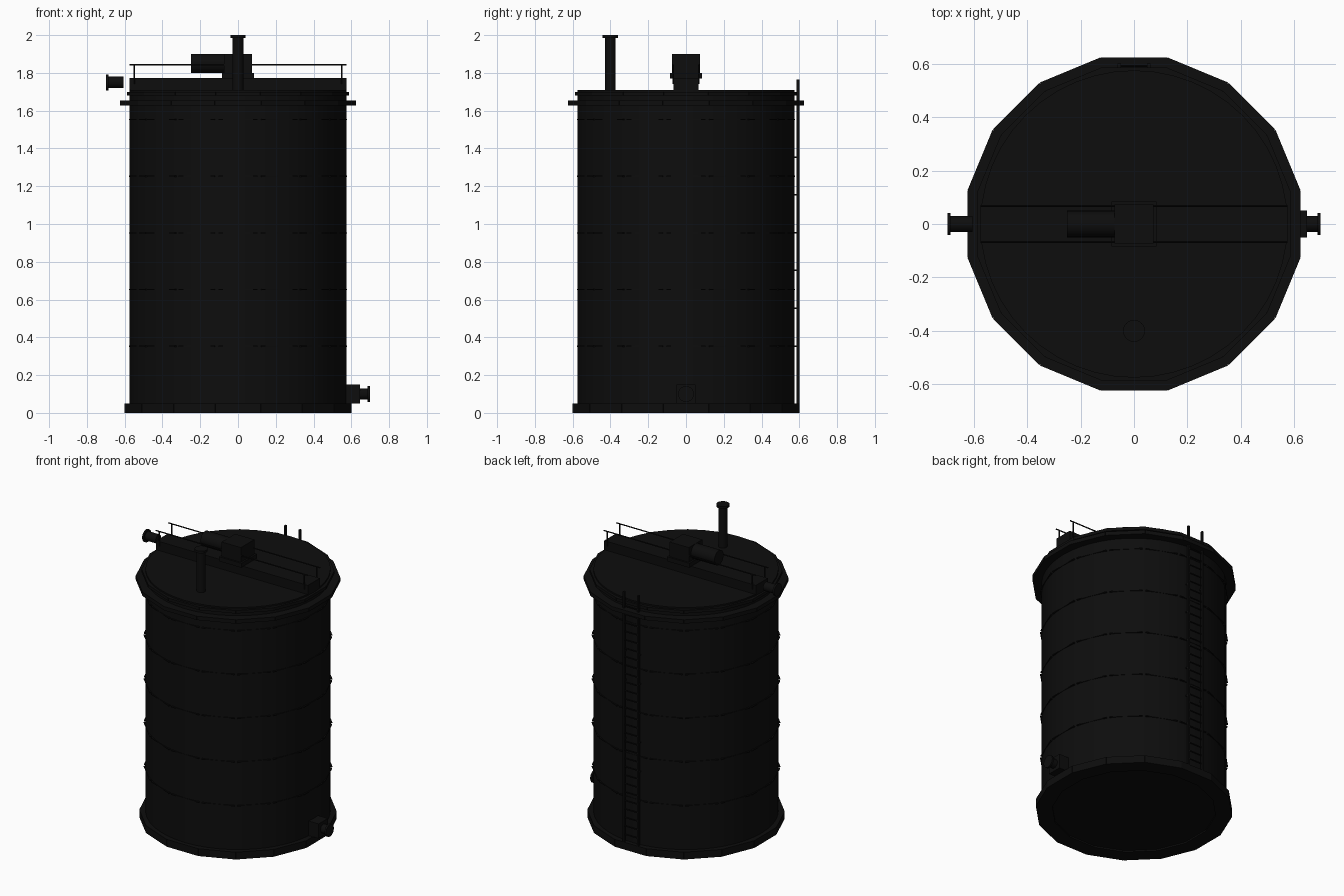
import bpy
import math
from mathutils import Matrix, Vector

if "Cube" in bpy.data.objects:
    bpy.data.objects.remove(bpy.data.objects["Cube"], do_unlink=True)

# Single dark paint for everything
paint = bpy.data.materials.new("black_paint")
paint.use_nodes = True
colour = (0.004, 0.004, 0.004, 1)
paint.diffuse_color = colour
paint.node_tree.nodes["Principled BSDF"].inputs["Base Color"].default_value = colour

SIDES = 16
RADIUS = 0.575
ROOF = 1.71


def finish(name):
    obj = bpy.context.object
    obj.name = name
    obj.data.materials.append(paint)
    return obj


def box(name, lo, hi):
    lo, hi = Vector(lo), Vector(hi)
    bpy.ops.mesh.primitive_cube_add(size=1)
    obj = finish(name)
    size = hi - lo
    obj.data.transform(Matrix.Translation((lo + hi) / 2) @ Matrix.Diagonal((*size, 1)))
    return obj


def rod(name, start, end, radius, sides=24):
    start, end = Vector(start), Vector(end)
    axis = end - start
    bpy.ops.mesh.primitive_cylinder_add(vertices=sides, radius=radius, depth=axis.length)
    obj = finish(name)
    turn = axis.to_track_quat("Z", "Y").to_matrix().to_4x4()
    obj.data.transform(Matrix.Translation((start + end) / 2) @ turn)
    bpy.ops.object.shade_smooth_by_angle(angle=math.radians(35))
    return obj


def segment_ring(name, inner, outer, z0, z1, fill=0.99):
    """Straight plates set around the tank as a sixteen-sided ring."""
    half = outer * math.tan(math.pi / SIDES) * fill
    for i in range(SIDES):
        plate = box(f"{name}_{i + 1}", (inner, -half, z0), (outer, half, z1))
        plate.data.transform(Matrix.Rotation(math.tau * i / SIDES, 4, "Z"))


# Tank shell with flat roof and floor
rod("tank_shell", (0, 0, 0.01), (0, 0, ROOF), RADIUS, 48)

# Foot ring, upper walkway ring, roof rim and plate seams
segment_ring("foot_ring", 0.5, 0.602, 0, 0.05)
segment_ring("stiffener_ring", 0.56, 0.624, 1.628, 1.654)
segment_ring("rim_ring", 0.56, 0.588, 1.68, 1.7)
for n in range(5):
    z = 0.35 + 0.3 * n
    segment_ring(f"seam_{n + 1}", 0.56, 0.577, z, z + 0.006, 0.9)

# Bridge beam across the roof with handrails
box("bridge", (-RADIUS, -0.065, ROOF), (RADIUS, 0.065, 1.772))
for side, y in (("front", -0.068), ("back", 0.068)):
    rod(f"{side}_handrail", (-RADIUS, y, 1.843), (RADIUS, y, 1.843), 0.004, 8)
    for x in (-0.55, 0.55):
        rod(f"{side}_rail_post", (x, y, 1.74), (x, y, 1.843), 0.004, 8)

# Mixer drive: mounting plate, gearbox and motor
box("drive_plate", (-0.085, -0.085, 1.77), (0.085, 0.085, 1.8))
box("gearbox", (-0.073, -0.073, 1.8), (0.073, 0.073, 1.9))
rod("motor", (-0.25, 0, 1.85), (-0.07, 0, 1.85), 0.05)

# Vent stack
rod("vent_pipe", (0, -0.4, ROOF - 0.02), (0, -0.4, 1.99), 0.028)
rod("vent_cap", (0, -0.4, 1.985), (0, -0.4, 2), 0.041)

# High inlet on the right, low outlet on the left
rod("inlet_pipe", (-0.605, 0, 1.75), (-0.69, 0, 1.75), 0.03)
rod("inlet_flange", (-0.686, 0, 1.75), (-0.698, 0, 1.75), 0.042)
box("outlet_box", (0.56, -0.05, 0.05), (0.647, 0.05, 0.15))
rod("outlet_pipe", (0.64, 0, 0.1), (0.69, 0, 0.1), 0.03)
rod("outlet_flange", (0.686, 0, 0.1), (0.698, 0, 0.1), 0.042)

# Ladder at the back
for x in (-0.055, 0.055):
    box("ladder_rail", (x - 0.006, 0.584, 0.05), (x + 0.006, 0.6, 1.765))
    for n in range(6):
        z = 0.35 + 0.2 * n
        box("ladder_bracket", (x - 0.005, 0.565, z), (x + 0.005, 0.59, z + 0.008))
for n in range(28):
    z = 0.1 + 0.058 * n
    rod(f"ladder_rung_{n + 1}", (-0.055, 0.592, z), (0.055, 0.592, z), 0.004, 8)
